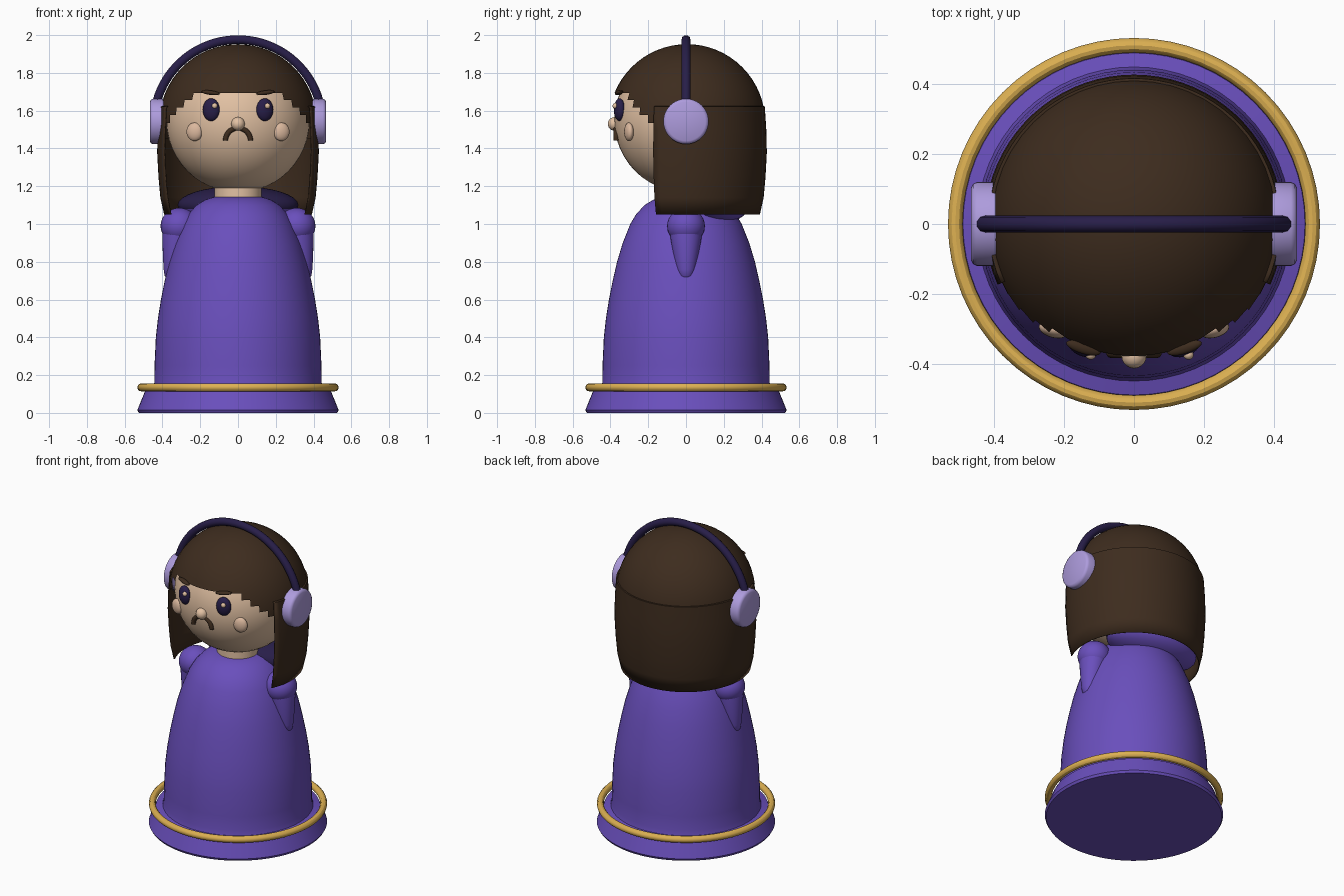
import bpy, bmesh, math
from mathutils import Matrix, Vector

if "Cube" in bpy.data.objects:
    bpy.data.objects.remove(bpy.data.objects["Cube"])


def material(name, rgb):
    m = bpy.data.materials.new(name)
    m.diffuse_color = (*rgb, 1)
    m.use_nodes = True
    m.node_tree.nodes["Principled BSDF"].inputs["Base Color"].default_value = m.diffuse_color
    return m


PURPLE = material("gown purple", (0.143, 0.078, 0.505))
DARK = material("dark violet", (0.021, 0.013, 0.066))
LILAC = material("lilac", (0.42, 0.33, 0.72))
GOLD = material("gold", (0.73, 0.44, 0.085))
BROWN = material("hair brown", (0.047, 0.025, 0.013))
SKIN = material("skin", (0.77, 0.54, 0.37))
BLUSH = material("blush skin", (0.71, 0.48, 0.34))


def finish(name, bm, *mats, angle=40):
    bmesh.ops.recalc_face_normals(bm, faces=bm.faces[:])
    me = bpy.data.meshes.new(name)
    bm.to_mesh(me)
    bm.free()
    ob = bpy.data.objects.new(name, me)
    bpy.context.collection.objects.link(ob)
    for m in mats:
        me.materials.append(m)
    bpy.ops.object.select_all(action='DESELECT')
    ob.select_set(True)
    bpy.context.view_layer.objects.active = ob
    bpy.ops.object.shade_smooth_by_angle(angle=math.radians(angle))
    return ob


def lathe_mesh(profile, start=0, sweep=360, steps=64):
    """Turn an (r, z) profile around z."""
    bm = bmesh.new()
    a = math.radians(start)
    vs = [bm.verts.new((r * math.cos(a), r * math.sin(a), z)) for r, z in profile]
    es = [bm.edges.new(p) for p in zip(vs, vs[1:])]
    bmesh.ops.spin(bm, geom=vs + es, axis=(0, 0, 1), cent=(0, 0, 0),
                   angle=math.radians(sweep), steps=steps)
    bmesh.ops.remove_doubles(bm, verts=bm.verts[:], dist=1e-4)
    return bm


def ball_mesh(loc, size, rot=None, u=32, v=16):
    bm = bmesh.new()
    m = Matrix.Translation(loc) @ (rot or Matrix()) @ Matrix.Diagonal((*size, 1))
    bmesh.ops.create_uvsphere(bm, u_segments=u, v_segments=v, radius=1, matrix=m)
    return bm


def ball(name, loc, size, mat, rot=None, u=32, v=16):
    return finish(name, ball_mesh(loc, size, rot, u, v), mat)


def arc_tube(name, loc, radius, tube, a0, a1, mat):
    """Tube bent along an arc in the xz plane, with capped ends."""
    cu = bpy.data.curves.new(name, 'CURVE')
    cu.dimensions = '3D'
    cu.bevel_depth = tube
    cu.bevel_resolution = 3
    cu.use_fill_caps = True
    n = 40
    sp = cu.splines.new('POLY')
    sp.points.add(n)
    for i, p in enumerate(sp.points):
        a = math.radians(a0 + (a1 - a0) * i / n)
        p.co = (loc[0] + radius * math.cos(a), loc[1], loc[2] + radius * math.sin(a), 1)
    sp.use_smooth = True
    cu.materials.append(mat)
    ob = bpy.data.objects.new(name, cu)
    bpy.context.collection.objects.link(ob)


# Gown with flared foot
finish("gown", lathe_mesh([
    (0, 0), (0.525, 0), (0.533, 0.015), (0.49, 0.12), (0.45, 0.13),
    (0.443, 0.16), (0.442, 0.25), (0.435, 0.4), (0.424, 0.5),
    (0.408, 0.6), (0.388, 0.7), (0.365, 0.8), (0.335, 0.9),
    (0.295, 1.0), (0.265, 1.05), (0.22, 1.1), (0.17, 1.13),
    (0.12, 1.145), (0, 1.15)]), PURPLE)

# Gold hem ring
bpy.ops.mesh.primitive_torus_add(major_radius=0.512, minor_radius=0.021, major_segments=64,
                                 minor_segments=12, location=(0, 0, 0.135))
ring = bpy.context.object
ring.name = "hem_ring"
ring.data.materials.append(GOLD)
bpy.ops.object.shade_smooth_by_angle()

# Folded hood behind the neck, dark inside
hood = finish("hood", ball_mesh((0, 0.16, 1.1), (0.32, 0.175, 0.1)), PURPLE, DARK)
for p in hood.data.polygons:
    p.material_index = int(p.normal.y < 0.1 and p.normal.z > -0.5)

# Neck and head
finish("neck", lathe_mesh([(0, 1.1), (0.125, 1.1), (0.125, 1.22), (0, 1.22)]), SKIN)
ball("head", (0, 0, 1.548), (0.38, 0.38, 0.38), SKIN, u=48, v=24)

# Hair cap: sphere with the face opening removed in steps
bm = ball_mesh((0, 0.005, 1.535), (0.417, 0.415, 0.417), u=48, v=32)
gone = []
for f in bm.faces:
    c = f.calc_center_median()
    if c.z < max(1.45, min(1.69, 1.69 - 0.95 * (c.y + 0.33))):
        gone.append(f)
bmesh.ops.delete(bm, geom=gone, context='FACES')
finish("hair_cap", bm, BROWN)

# Long hair: open shell around the sides and back
bm = lathe_mesh([(0.405, 1.622), (0.415, 1.62), (0.422, 1.5), (0.425, 1.38), (0.418, 1.25),
                 (0.408, 1.14), (0.388, 1.05)], start=-24, sweep=228, steps=48)
hair = finish("long_hair", bm, BROWN)
sol = hair.modifiers.new("thickness", 'SOLIDIFY')
sol.thickness = 0.006
sol.offset = 0

# Headset band
arc_tube("headset_band", (0, 0, 1.53), 0.446, 0.024, 12, 168, DARK)

# Nose and frowning mouth
ball("nose", (0, -0.378, 1.53), (0.036, 0.036, 0.036), SKIN, u=20, v=12)
arc_tube("mouth", (0, -0.37, 1.442), 0.066, 0.014, 0, 180, BROWN)

for s, side in ((-1, "left"), (1, "right")):
    # Ear cup
    bm = lathe_mesh([(0, 0.395), (0.12, 0.395), (0.12, 0.45), (0.115, 0.461),
                     (0.103, 0.467), (0, 0.467)], steps=40)
    bm.transform(Matrix.Translation((0, 0, 1.543)) @ Matrix.Rotation(s * math.pi / 2, 4, 'Y'))
    finish("ear_cup_" + side, bm, LILAC)

    # Shoulder puff and tapered sleeve
    ball("shoulder_" + side, (s * 0.31, 0, 0.99), (0.1, 0.1, 0.095), PURPLE)
    bm = lathe_mesh([(0, 0.7), (0.022, 0.705), (0.042, 0.725), (0.052, 0.76), (0.064, 0.82),
                     (0.083, 0.93), (0.085, 0.98), (0, 0.99)], steps=28)
    for v in bm.verts:
        v.co.x += s * (0.315 + (0.95 - v.co.z) * 0.14)
    finish("sleeve_" + side, bm, PURPLE)

    # Eye, glint, brow and cheek
    ball("eye_" + side, (s * 0.142, -0.352, 1.605), (0.046, 0.028, 0.06), DARK,
         Matrix.Rotation(s * 0.3, 4, 'Z'))
    ball("eye_glint_" + side, (s * 0.14 + 0.016, -0.375, 1.625), (0.015, 0.014, 0.015), SKIN,
         u=12, v=8)
    ball("brow_" + side, (s * 0.145, -0.355, 1.695), (0.052, 0.017, 0.012), BROWN,
         Matrix.Rotation(s * 0.3, 4, 'Z') @ Matrix.Rotation(-s * 0.12, 4, 'Y'), u=20, v=10)
    ball("cheek_" + side, (s * 0.23, -0.302, 1.488), (0.044, 0.024, 0.049), BLUSH,
         Matrix.Rotation(s * 0.25, 4, 'Z'), u=24, v=12)
